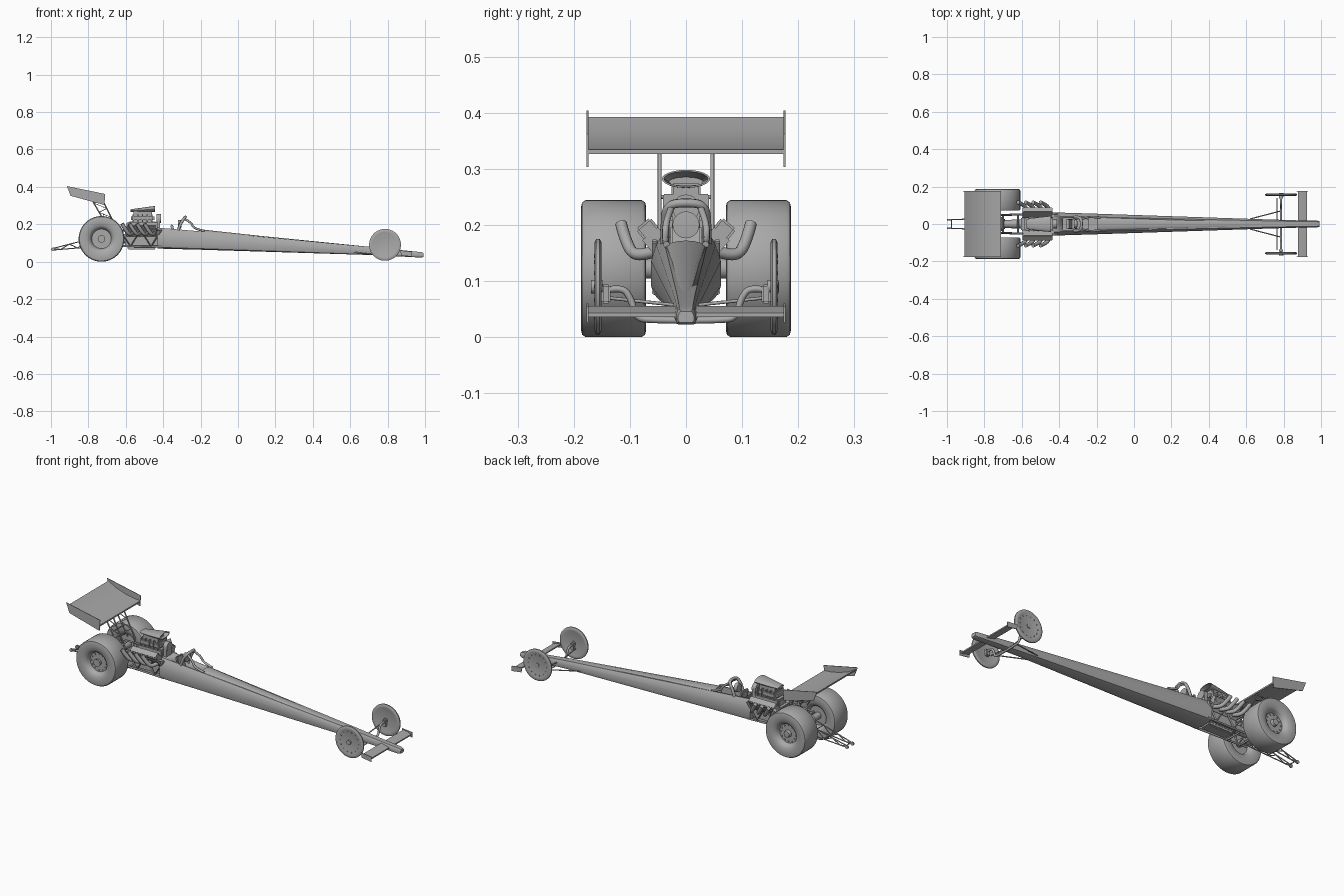
import bpy, bmesh, math
from mathutils import Vector, Matrix

cube = bpy.data.objects.get("Cube")
if cube:
    bpy.data.objects.remove(cube, do_unlink=True)

GREY = (0.4, 0.4, 0.4, 1)
mat = bpy.data.materials.new("plain grey")
mat.use_nodes = True
mat.diffuse_color = GREY
mat.node_tree.nodes["Principled BSDF"].inputs["Base Color"].default_value = GREY


def activate(obj):
    bpy.ops.object.select_all(action='DESELECT')
    obj.select_set(True)
    bpy.context.view_layer.objects.active = obj


def finish(name, bm, angle=35):
    bmesh.ops.remove_doubles(bm, verts=bm.verts, dist=1e-5)
    bmesh.ops.recalc_face_normals(bm, faces=bm.faces)
    mesh = bpy.data.meshes.new(name)
    bm.to_mesh(mesh)
    bm.free()
    obj = bpy.data.objects.new(name, mesh)
    bpy.context.collection.objects.link(obj)
    mesh.materials.append(mat)
    activate(obj)
    bpy.ops.object.shade_smooth_by_angle(angle=math.radians(angle))
    return obj


def box(name, centre, size, roll=0, pitch=0, bevel=0):
    bm = bmesh.new()
    bmesh.ops.create_cube(bm, size=1)
    if bevel:
        bmesh.ops.scale(bm, vec=size, verts=bm.verts)
        bmesh.ops.bevel(bm, geom=bm.edges[:], offset=bevel, segments=2, affect='EDGES')
    else:
        bmesh.ops.scale(bm, vec=size, verts=bm.verts)
    m = Matrix.Translation(centre) @ Matrix.Rotation(roll, 4, 'X') @ Matrix.Rotation(pitch, 4, 'Y')
    bm.transform(m)
    return finish(name, bm)


def loft(name, rings):
    bm = bmesh.new()
    rows = [[bm.verts.new(p) for p in ring] for ring in rings]
    n = len(rows[0])
    for a, b in zip(rows, rows[1:]):
        for i in range(n):
            bm.faces.new((a[i], a[(i + 1) % n], b[(i + 1) % n], b[i]))
    bm.faces.new(rows[0])
    bm.faces.new(rows[-1])
    return finish(name, bm)


def lathe(name, profile, centre, axis='Y', steps=48):
    # profile holds (offset along axis, radius)
    bm = bmesh.new()
    vs = [bm.verts.new((r, y, 0)) for y, r in profile]
    es = [bm.edges.new(e) for e in zip(vs, vs[1:])]
    bmesh.ops.spin(bm, geom=vs + es, cent=(0, 0, 0), axis=(0, 1, 0), angle=math.tau, steps=steps)
    if axis == 'X':
        bm.transform(Matrix.Rotation(-math.pi / 2, 4, 'Z'))
    bm.transform(Matrix.Translation(centre))
    return finish(name, bm)


def tubes(name, paths, radius, smooth=False):
    curve = bpy.data.curves.new(name, 'CURVE')
    curve.dimensions = '3D'
    curve.bevel_depth = radius
    curve.bevel_resolution = 2
    curve.use_fill_caps = True
    for path in paths:
        s = curve.splines.new('NURBS' if smooth else 'POLY')
        s.points.add(len(path) - 1)
        for p, co in zip(s.points, path):
            p.co = (*co, 1)
        if smooth:
            s.use_endpoint_u = True
            s.order_u = 3
            s.resolution_u = 6
    obj = bpy.data.objects.new(name, curve)
    bpy.context.collection.objects.link(obj)
    curve.materials.append(mat)
    activate(obj)
    bpy.ops.object.convert(target='MESH')
    bpy.ops.object.shade_smooth_by_angle(angle=math.radians(50))


def both(path):
    return [[(x, s * y, z) for x, y, z in path] for s in (1, -1)]


def zigzag(a0, a1, b0, b1, n):
    # lattice path hopping between rails a and b
    out = []
    for i in range(n + 1):
        p, q = (a0, a1) if i % 2 == 0 else (b0, b1)
        out.append(tuple(Vector(p).lerp(Vector(q), i / n)))
    return out


# Long tapering body shell
def body_ring(x, hw, zb, zt):
    h = zt - zb
    half = [(0.7, 0), (0.93, 0.06), (1, 0.18), (1, 0.58), (0.86, 0.85), (0.68, 1)]
    pts = half + [(-a, b) for a, b in reversed(half)]
    return [(x, a * hw, zb + b * h) for a, b in pts]


body = loft("body_shell", [body_ring(*s) for s in (
    (-0.43, 0.062, 0.07, 0.182), (-0.2, 0.055, 0.064, 0.162), (0.7, 0.025, 0.036, 0.08),
    (0.9, 0.019, 0.026, 0.059), (0.98, 0.018, 0.022, 0.051), (0.993, 0.014, 0.026, 0.046))])

# Cockpit opening
cutter = box("cockpit_cutter", (-0.285, 0, 0.18), (0.19, 0.066, 0.13))
cutter.hide_render = True
cutter.hide_viewport = True
cut = body.modifiers.new("cockpit", 'BOOLEAN')
cut.operation = 'DIFFERENCE'
cut.object = cutter
box("seat_back", (-0.345, 0, 0.155), (0.015, 0.056, 0.09), pitch=-0.25, bevel=0.004)
box("seat_base", (-0.29, 0, 0.122), (0.1, 0.056, 0.016), bevel=0.004)

# Raised cowl ahead of the cockpit
def cowl_ring(x, hw, z, rise):
    return [(x, hw * math.cos(math.pi * i / 8), z + rise * math.sin(math.pi * i / 8)) for i in range(9)]


loft("cowl", [cowl_ring(-0.195, 0.037, 0.158, 0.014), cowl_ring(0.1, 0.027, 0.131, 0.009),
              cowl_ring(0.7, 0.015, 0.077, 0.003)])

# Roll cage
tubes("roll_hoop", [[(-0.325, -0.037, 0.15), (-0.31, -0.038, 0.2), (-0.285, -0.034, 0.236),
                     (-0.28, 0, 0.24), (-0.285, 0.034, 0.236), (-0.31, 0.038, 0.2),
                     (-0.325, 0.037, 0.15)]], 0.008, True)
tubes("cage_braces", both([(-0.287, 0.026, 0.23), (-0.25, 0.035, 0.21), (-0.235, 0.038, 0.175),
                           (-0.18, 0.035, 0.165)]), 0.006, True)
lathe("head_rest", [(-0.012, 0), (-0.012, 0.022), (0.006, 0.024), (0.008, 0)], (-0.31, 0, 0.2), 'X', 20)

# Rear wheels: fat slick, dished rim, hub and bolts
for s, side in ((1, "left"), (-1, "right")):
    w = 0.058
    half = [(0.03, 0), (0.03, 0.052), (0.044, 0.058), (0.049, 0.062), (0.055, 0.072),
            (w, 0.09), (w, 0.11), (0.056, 0.118), (0.05, 0.122)]
    lathe("rear_tyre_" + side, half + [(-y, r) for y, r in reversed(half)], (-0.73, s * 0.129, 0.122), steps=64)
    lathe("rear_hub_" + side, [(-0.012, 0), (-0.012, 0.02), (0.01, 0.016), (0.012, 0)],
          (-0.73, s * 0.166, 0.122), steps=24)
    lathe("front_tyre_" + side, [(0.0045, 0), (0.0045, 0.062), (0.0065, 0.068), (0.0065, 0.078), (0.003, 0.085),
          (-0.003, 0.085), (-0.0065, 0.078), (-0.0065, 0.068), (-0.0045, 0.062), (-0.0045, 0)],
          (0.786, s * 0.157, 0.09), steps=56)
    lathe("front_hub_" + side, [(-0.012, 0), (-0.012, 0.012), (0.008, 0.012), (0.009, 0)],
          (0.786, s * 0.157, 0.09), steps=20)
    for name, x, y, z, ring, r, n in (("rear", -0.73, 0.161, 0.122, 0.044, 0.004, 12),
                                      ("front", 0.786, 0.162, 0.09, 0.056, 0.0035, 14)):
        bm = bmesh.new()
        for i in range(n):
            a = math.tau * i / n
            m = Matrix.Translation((x + ring * math.cos(a), s * y, z + ring * math.sin(a)))
            bmesh.ops.create_cone(bm, cap_ends=True, segments=8, radius1=r, radius2=r, depth=0.004,
                                  matrix=m @ Matrix.Rotation(math.pi / 2, 4, 'X'))
        finish(name + "_wheel_bolts_" + side, bm)
    # Front spindle
    box("spindle_" + side, (0.786, s * 0.143, 0.077), (0.02, 0.016, 0.034), bevel=0.003)
    # Valve cover and cylinder head
    box("valve_cover_" + side, (-0.515, s * 0.068, 0.192), (0.16, 0.034, 0.028), roll=-s * 0.7, bevel=0.004)
    box("cylinder_head_" + side, (-0.515, s * 0.048, 0.165), (0.16, 0.036, 0.05), roll=-s * 0.7)
    # Wing end plates
    loft("rear_end_plate_" + side, [[(x, s * y, z) for x, z in ((-0.915, 0.404), (-0.71, 0.362),
         (-0.714, 0.303), (-0.895, 0.352))] for y in (0.174, 0.177)])
    loft("front_end_plate_" + side, [[(x, s * y, z) for x, z in ((0.868, 0.06), (0.93, 0.054),
         (0.93, 0.026), (0.872, 0.034))] for y in (0.174, 0.177)])

# Front axle and steering
tubes("front_axle", [[(0.786, s * y, z) for y, z in half] for s in (1, -1) for half in
      [((0, 0.03), (0.065, 0.03), (0.09, 0.035), (0.098, 0.07), (0.115, 0.09), (0.145, 0.083))]], 0.006, True)
tubes("steering_rods", both([(0.765, 0.14, 0.07), (0.765, 0, 0.055)])
      + both([(0.786, 0.07, 0.031), (0.62, 0.027, 0.05)]), 0.003)

# Wings
def wing_ring(y, top, thick):
    return [(x, y, z) for x, z in top] + [(x, y, z - thick) for x, z in reversed(top)]


rear_curve = [(-0.905, 0.392), (-0.86, 0.366), (-0.8, 0.346), (-0.75, 0.337), (-0.712, 0.334)]
loft("rear_wing", [wing_ring(y, rear_curve, 0.008) for y in (-0.175, 0.175)])
loft("front_wing", [wing_ring(y, [(0.877, 0.055), (0.9, 0.05), (0.925, 0.043)], 0.007) for y in (-0.175, 0.175)])

# Rear wing struts with lattice
fore0, fore1 = (-0.655, 0.047, 0.19), (-0.725, 0.047, 0.332)
aft0, aft1 = (-0.7, 0.047, 0.19), (-0.785, 0.047, 0.338)
tubes("wing_struts", both([fore0, fore1]) + both([aft0, aft1]) + both(zigzag(fore0, fore1, aft0, aft1, 6))
      + [[(-0.72, -0.047, 0.25), (-0.72, 0.047, 0.25)]]
      + both([(-0.655, 0.047, 0.19), (-0.68, 0.047, 0.07)]), 0.0035)

# Wheelie bars
top0, top1 = (-0.72, 0.034, 0.14), (-0.993, 0.022, 0.07)
low0, low1 = (-0.72, 0.034, 0.085), (-0.993, 0.022, 0.062)
tubes("wheelie_bars", both([top0, top1]) + both([low0, low1]) + both(zigzag(top0, top1, low0, low1, 6))
      + [[(x, -y, z), (x, y, z)] for x, y, z in ((-0.85, 0.029, 0.073), (-0.975, 0.023, 0.064))], 0.0028)
for s in (1, -1):
    lathe("wheelie_wheel", [(-0.004, 0), (-0.004, 0.009), (0.004, 0.009), (0.004, 0)],
          (-0.99, s * 0.024, 0.066), steps=16)

# Engine frame
rail0, rail1 = (-0.41, 0.056, 0.17), (-0.74, 0.048, 0.165)
base0, base1 = (-0.41, 0.056, 0.08), (-0.74, 0.048, 0.085)
tubes("engine_frame", both([rail0, rail1]) + both([base0, base1]) + both(zigzag(rail0, rail1, base0, base1, 6))
      + [[(x, -0.05, z), (x, 0.05, z)] for x in (-0.62, -0.7) for z in (0.085, 0.165)], 0.005)

# Rear axle and driveline
lathe("rear_axle", [(-0.1, 0), (-0.1, 0.018), (-0.04, 0.018), (-0.025, 0.04), (0.025, 0.04),
                    (0.04, 0.018), (0.1, 0.018), (0.1, 0)], (-0.73, 0, 0.122), steps=28)
lathe("driveshaft", [(-0.06, 0), (-0.06, 0.02), (0.06, 0.025), (0.06, 0)], (-0.66, 0, 0.122), 'X', 20)

# Engine block, blower and intake scoop
box("engine_block", (-0.515, 0, 0.13), (0.18, 0.075, 0.1), bevel=0.006)
box("oil_pan", (-0.515, 0, 0.08), (0.15, 0.06, 0.03), bevel=0.005)
box("intake_manifold", (-0.51, 0, 0.195), (0.15, 0.07, 0.04), bevel=0.006)
box("blower", (-0.51, 0, 0.232), (0.125, 0.075, 0.042), bevel=0.012)
for i in range(5):
    box("blower_rib", (-0.56 + i * 0.025, 0, 0.232), (0.006, 0.082, 0.046), bevel=0.002)
box("injector_base", (-0.51, 0, 0.262), (0.1, 0.052, 0.026), bevel=0.004)


def scoop_ring(x, hw, z, hh):
    return [(x, hw * math.cos(math.tau * i / 24), z + hh * math.sin(math.tau * i / 24)) for i in range(24)]


loft("intake_scoop", [scoop_ring(-0.575, 0.026, 0.273, 0.007), scoop_ring(-0.51, 0.036, 0.277, 0.012),
                      scoop_ring(-0.443, 0.043, 0.282, 0.016), scoop_ring(-0.443, 0.039, 0.282, 0.013),
                      scoop_ring(-0.5, 0.03, 0.277, 0.008)])
for z in (0.15, 0.23):
    lathe("drive_pulley", [(-0.012, 0), (-0.012, 0.024), (0.012, 0.024), (0.012, 0)], (-0.425, 0, z), 'X', 24)
box("drive_belt", (-0.425, 0, 0.19), (0.018, 0.05, 0.08))

# Swept exhaust headers
tubes("exhaust_headers", [[(x, s * 0.05, 0.155), (x - 0.01, s * 0.085, 0.142), (x - 0.03, s * 0.105, 0.16),
      (x - 0.055, s * 0.116, 0.203)] for x in (-0.445, -0.485, -0.525, -0.565) for s in (1, -1)], 0.0105, True)
